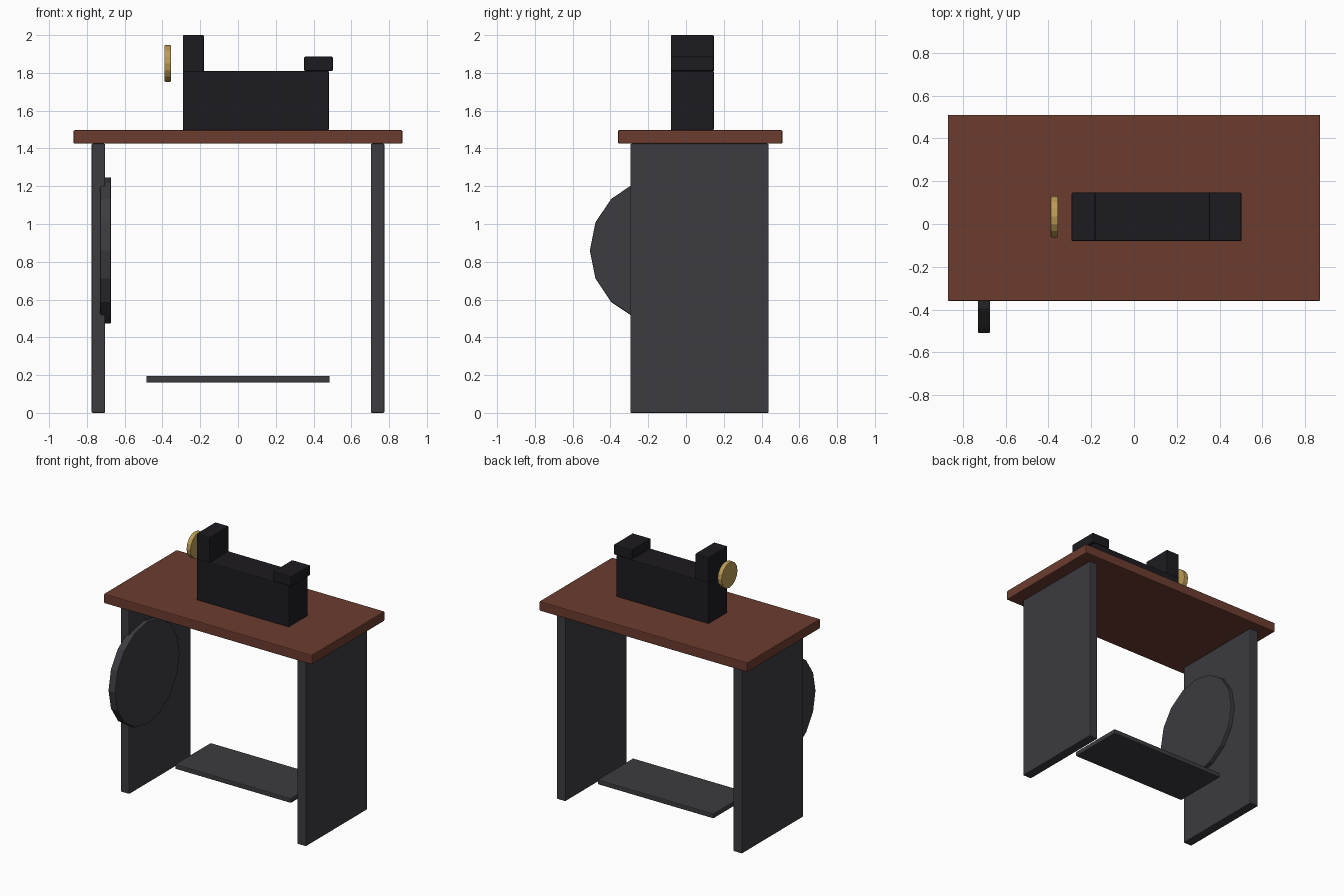
import bpy, math

if "Cube" in bpy.data.objects:
    bpy.data.objects.remove(bpy.data.objects["Cube"])

def material(name, rgb):
    m = bpy.data.materials.new(name)
    m.diffuse_color = (*rgb, 1)
    m.use_nodes = True
    m.node_tree.nodes["Principled BSDF"].inputs["Base Color"].default_value = m.diffuse_color
    return m

WOOD = material("wood", (0.15, 0.045, 0.028))
IRON = material("iron", (0.045, 0.045, 0.052))
BLACK = material("black_enamel", (0.012, 0.011, 0.015))
BRASS = material("brass", (0.5, 0.33, 0.09))

def finish(name, mat, bevel):
    ob = bpy.context.object
    ob.name = name
    ob.data.materials.append(mat)
    bpy.ops.object.transform_apply(location=False, rotation=True, scale=True)
    b = ob.modifiers.new("soft_edges", 'BEVEL')
    b.width, b.segments = bevel, 2
    b.limit_method, b.angle_limit = 'ANGLE', math.radians(40)
    return ob

def box(name, x, y, z, mat, bevel=0.006):
    """Box from (min, max) ranges."""
    bpy.ops.mesh.primitive_cube_add(size=1, location=[sum(r) / 2 for r in (x, y, z)])
    bpy.context.object.scale = [r[1] - r[0] for r in (x, y, z)]
    return finish(name, mat, bevel)

def disc(name, x, y, z, radius, mat, bevel, sides=16):
    """Wheel with its axle along x, a vertex pointing forward."""
    bpy.ops.mesh.primitive_cylinder_add(vertices=sides, radius=radius, depth=x[1] - x[0],
                                        location=(sum(x) / 2, y, z),
                                        rotation=(0, math.pi / 2, 0))
    return finish(name, mat, bevel)

# table
box("table_top", (-0.87, 0.87), (-0.36, 0.51), (1.425, 1.497), WOOD)
for side, s in (("left", -1), ("right", 1)):
    box(side + "_leg", sorted((s * 0.703, s * 0.775)), (-0.295, 0.438), (0, 1.425), IRON)

# treadle and drive wheel
box("treadle", (-0.485, 0.485), (-0.06, 0.365), (0.16, 0.196), IRON)
disc("drive_wheel", (-0.73, -0.672), -0.122, 0.86, 0.387, IRON, 0.006)

# machine
Y = (-0.08, 0.147)
box("machine_body", (-0.292, 0.482), Y, (1.497, 1.81), BLACK)
box("machine_post", (-0.292, -0.18), Y, (1.805, 2.0), BLACK)
box("machine_head", (0.35, 0.502), Y, (1.81, 1.886), BLACK)
hw = disc("hand_wheel", (-0.39, -0.354), 0.035, 1.85, 0.097, BRASS, 0.006)
